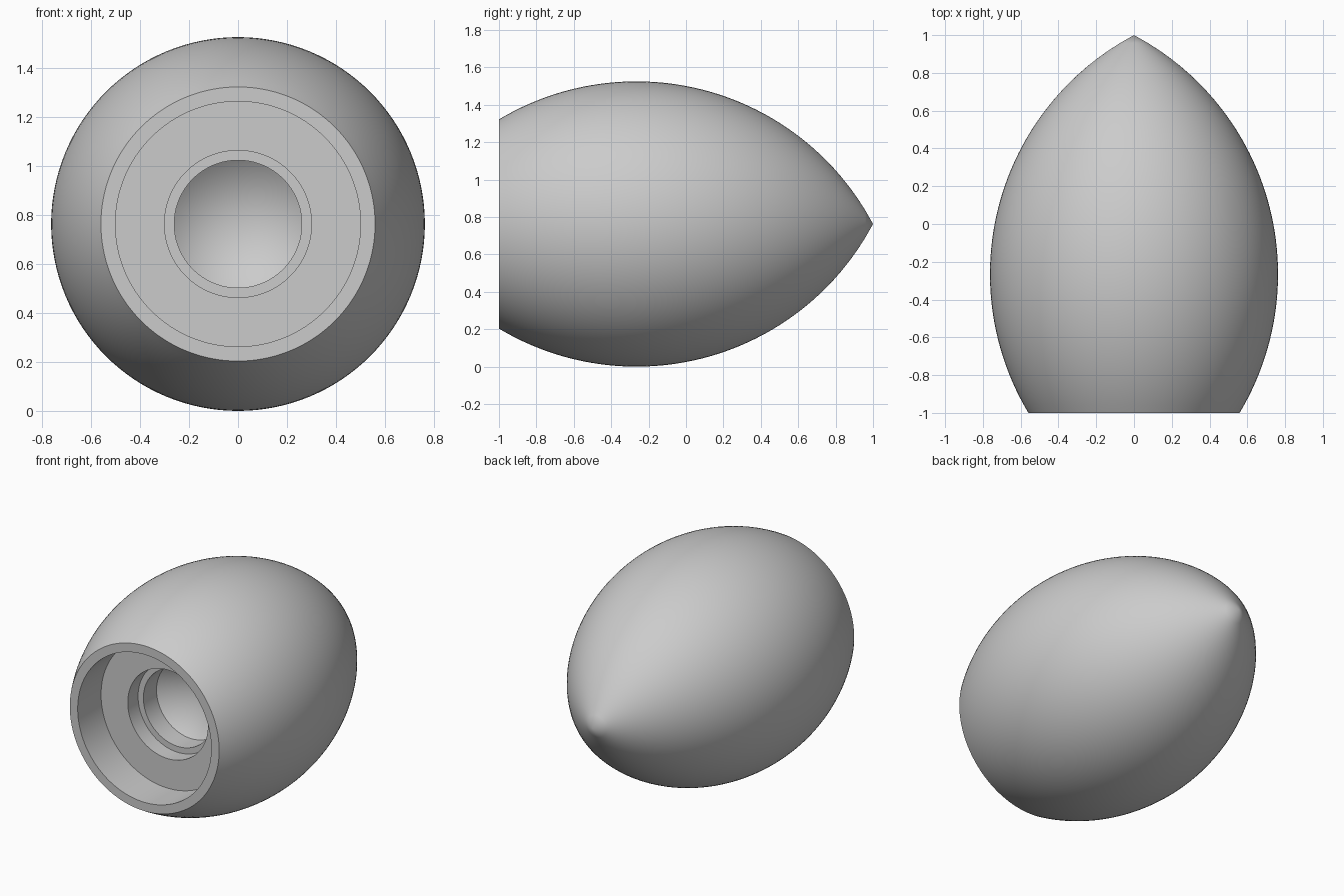
import bpy, bmesh
from math import sqrt, pi, sin, cos, radians
from mathutils import Vector

default = bpy.data.objects.get("Cube")
if default:
    bpy.data.objects.remove(default, do_unlink=True)

BODY_R = 0.7625      # widest radius, also height of the axis
WIDEST_Y = -0.265    # where the body is widest
SEGMENTS = 128
ARC_STEPS = 48

# Plain grey material
grey = bpy.data.materials.new("plain_grey")
grey.use_nodes = True
colour = (0.6, 0.6, 0.6, 1)
grey.diffuse_color = colour
grey.node_tree.nodes["Principled BSDF"].inputs["Base Color"].default_value = colour


def lathe(name, profile):
    """Turn a (radius, y) profile around the lengthwise axis."""
    bm = bmesh.new()
    verts = [bm.verts.new((r, y, 0)) for r, y in profile]
    edges = [bm.edges.new(pair) for pair in zip(verts, verts[1:])]
    bmesh.ops.spin(bm, geom=verts + edges, cent=(0, 0, 0), axis=(0, 1, 0),
                   angle=2 * pi, steps=SEGMENTS, use_merge=True)
    bmesh.ops.remove_doubles(bm, verts=bm.verts, dist=1e-5)
    bmesh.ops.recalc_face_normals(bm, faces=bm.faces)
    mesh = bpy.data.meshes.new(name)
    bm.to_mesh(mesh)
    bm.free()
    mesh.materials.append(grey)
    obj = bpy.data.objects.new(name, mesh)
    obj.location.z = BODY_R
    bpy.context.collection.objects.link(obj)
    bpy.ops.object.select_all(action='DESELECT')
    obj.select_set(True)
    bpy.context.view_layer.objects.active = obj
    bpy.ops.object.shade_smooth_by_angle(angle=radians(25))
    return obj


# Outer skin: one circular arc from the pointed tip to the open rim
length = 1 - WIDEST_Y
arc_r = (length ** 2 + BODY_R ** 2) / (2 * BODY_R)
outer = []
for i in range(ARC_STEPS + 1):
    y = 1 - 2 * i / ARC_STEPS
    r = sqrt(arc_r ** 2 - (y - WIDEST_Y) ** 2) - (arc_r - BODY_R)
    outer.append((max(r, 0), y))

# Stepped socket: wide bore, middle bore, narrow bore, conical end
socket = [(0.5, -1), (0.5, -0.75), (0.3, -0.75), (0.3, -0.64),
          (0.26, -0.64), (0.26, -0.5), (0, -0.3)]

lathe("pointed_body_with_socket", outer + socket)
